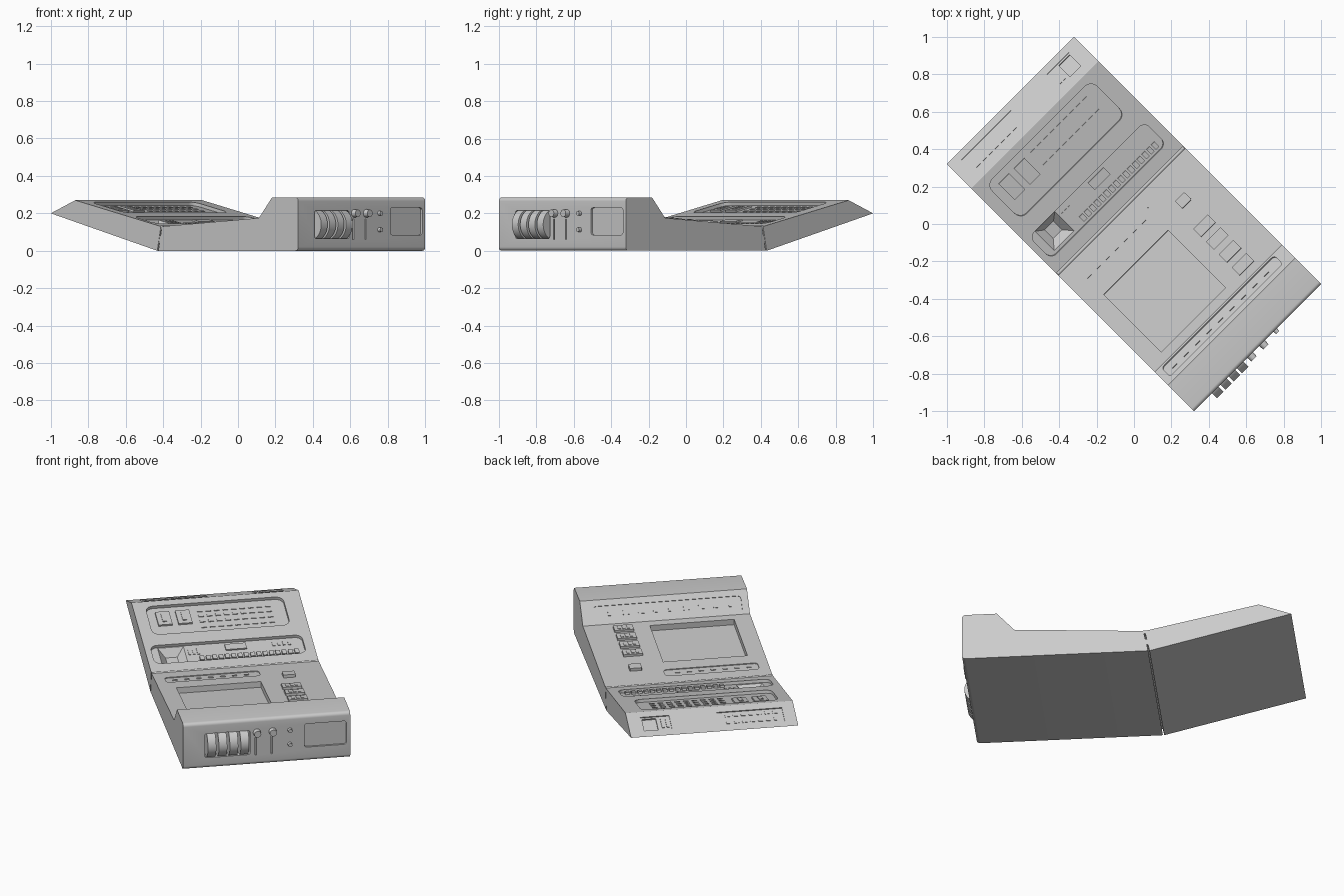
import bpy, bmesh
from math import sin, cos, pi, radians
from mathutils import Matrix, Vector

if "Cube" in bpy.data.objects:
    bpy.data.objects.remove(bpy.data.objects["Cube"])

GREY = (0.6, 0.6, 0.6, 1)
plastic = bpy.data.materials.new("grey_plastic")
plastic.use_nodes = True
plastic.diffuse_color = GREY
plastic.node_tree.nodes["Principled BSDF"].inputs["Base Color"].default_value = GREY

HALF = 0.48          # half width of the case
TURN = radians(45)   # the whole device stands diagonally


def finish(name, bm):
    bmesh.ops.recalc_face_normals(bm, faces=bm.faces)
    mesh = bpy.data.meshes.new(name)
    bm.to_mesh(mesh)
    bm.free()
    mesh.materials.append(plastic)
    obj = bpy.data.objects.new(name, mesh)
    obj.rotation_euler.z = TURN
    bpy.context.collection.objects.link(obj)
    return obj


def skin(bm, low, high):
    """Close two matching rings of points into a solid."""
    a = [bm.verts.new(p) for p in low]
    b = [bm.verts.new(p) for p in high]
    bm.faces.new(a)
    bm.faces.new(b)
    for i in range(len(a)):
        j = (i + 1) % len(a)
        bm.faces.new((a[i], a[j], b[j], b[i]))


def arc(cx, cy, r, start, steps=5):
    return [(cx + r * cos(start + pi / 2 * i / steps),
             cy + r * sin(start + pi / 2 * i / steps)) for i in range(steps + 1)]


def prism(name, profile):
    bm = bmesh.new()
    skin(bm, [(-HALF, y, z) for y, z in profile], [(HALF, y, z) for y, z in profile])
    return finish(name, bm)


class Face:
    """A flat side of the case; positions are given across it and along one axis."""
    def __init__(self, a, b, axis=1):
        self.a = Vector((0, *a))
        self.t = (Vector((0, *b)) - self.a).normalized()
        self.n = Vector((1, 0, 0)).cross(self.t)
        self.axis = axis

    def at(self, x, p):
        o = self.a + self.t * ((p - self.a[self.axis]) / self.t[self.axis])
        rot = Matrix((Vector((1, 0, 0)), self.t, self.n)).transposed().to_4x4()
        return Matrix.Translation((x, o.y, o.z)) @ rot


def block(bm, face, rect, low, high, r=0.0, taper=1.0):
    """Box with rounded corners, standing on a face between two heights."""
    x0, x1, p0, p1 = rect
    m = face.at((x0 + x1) / 2, (p0 + p1) / 2)
    w, h = (x1 - x0) / 2, abs((p1 - p0) / face.t[face.axis]) / 2
    if r:
        ring = (arc(w - r, h - r, r, 0) + arc(r - w, h - r, r, pi / 2)
                + arc(r - w, r - h, r, pi) + arc(w - r, r - h, r, 1.5 * pi))
    else:
        ring = [(w, h), (-w, h), (-w, -h), (w, -h)]
    skin(bm, [m @ Vector((x * taper, y * taper, low)) for x, y in ring],
         [m @ Vector((x, y, high)) for x, y in ring])


def row(bm, face, rect, count, low, high, fill=0.7):
    x0, x1, p0, p1 = rect
    step = (x1 - x0) / count
    for i in range(count):
        x = x0 + step * i
        block(bm, face, (x, x + step * fill, p0, p1), low, high)


def carve(obj, cuts):
    """Cut each recess: face, rectangle, depth, corner radius, taper, start height."""
    helpers = []
    for face, rect, depth, r, taper, top in cuts:
        bm = bmesh.new()
        block(bm, face, rect, -depth, top, r, taper)
        cutter = finish("cutter", bm)
        cutter.hide_render = True
        helpers.append(cutter)
        mod = obj.modifiers.new("recess", 'BOOLEAN')
        mod.operation, mod.solver, mod.object = 'DIFFERENCE', 'EXACT', cutter
    bpy.context.view_layer.update()
    graph = bpy.context.evaluated_depsgraph_get()
    mesh = bpy.data.meshes.new_from_object(obj.evaluated_get(graph))
    obj.modifiers.clear()
    obj.data = mesh
    for c in helpers:
        bpy.data.objects.remove(c)


front = Face((-0.935, 0), (-0.935, 0.285), axis=2)
brow = Face((-0.737, 0.285), (-0.638, 0.175))
deck = Face((-0.638, 0.175), (0.095, 0.13))
lid_top = Face((0.103, 0.13), (0.75, 0.27))
tail = Face((0.75, 0.27), (0.935, 0.2))

# Lower case with raised front housing
base = prism("base_case", arc(-0.915, 0.02, 0.02, pi)
             + [(0.122, 0), (0.095, 0.13), (-0.638, 0.175), (-0.737, 0.285)]
             + arc(-0.915, 0.265, 0.02, pi / 2))
carve(base, [
    (deck, (-0.38, 0.104, -0.587, -0.152), 0.035, 0, 1, 0.02),      # screen
    (deck, (-0.42, 0.12, -0.06, 0.015), 0.005, 0.02, 1, 0.02),      # indicator strip
    (brow, (-0.44, 0.41, -0.712, -0.648), 0.006, 0.02, 1, 0.02),    # sloped strip
    (front, (-0.355, -0.095, 0.065, 0.215), 0.135, 0.012, 1, 0.02),  # wheel slot
    (front, (0.216, 0.458, 0.085, 0.23), 0.012, 0.015, 1, 0.02),    # front window
    (front, (-0.068, -0.06, 0.06, 0.17), 0.008, 0, 1, 0.02),        # slider grooves
    (front, (0.024, 0.032, 0.06, 0.17), 0.008, 0, 1, 0.02),
])

# Tilted rear lid with its recessed panels
lid = prism("rear_lid", [(0.13, 0), (0.935, 0.2), (0.75, 0.27), (0.103, 0.13)])
carve(lid, [
    (lid_top, (-0.41, 0.38, 0.445, 0.705), 0.018, 0.045, 1, 0.02),
    (lid_top, (-0.445, 0.425, 0.18, 0.347), 0.018, 0.04, 1, 0.02),
    (lid_top, (-0.402, -0.252, 0.197, 0.343), 0.06, 0, 0.45, -0.017),  # pit
    (tail, (-0.41, -0.035, 0.795, 0.895), 0.006, 0, 1, 0.02),          # label
    (tail, (0.237, 0.404, 0.79, 0.895), 0.006, 0, 1, 0.02),            # socket
    (tail, (0.315, 0.395, 0.8, 0.885), 0.015, 0, 1, -0.005),
])

# Hinge rod between the halves
bm = bmesh.new()
across = Matrix.Rotation(pi / 2, 4, 'Y')
for y, z, r in ((0.1, 0.124, 0.011), (0.112, 0.06, 0.02)):
    bmesh.ops.create_cone(bm, cap_ends=True, segments=20, radius1=r, radius2=r,
                          depth=2 * HALF - 0.004,
                          matrix=Matrix.Translation((0, y, z)) @ across)
hinge = finish("hinge_rod", bm)

# Four thumb wheels on the front
bm = bmesh.new()
for i in range(4):
    x = -0.32 + i * 0.063
    bmesh.ops.create_cone(bm, cap_ends=True, segments=40, radius1=0.083, radius2=0.083,
                          depth=0.048, matrix=Matrix.Translation((x, -0.89, 0.14)) @ across)
wheels = finish("thumb_wheels", bm)

# Round knobs and small push buttons
bm = bmesh.new()
for x, z, r, out in ((-0.056, 0.2, 0.022, 0.03), (0.034, 0.2, 0.022, 0.03),
                     (0.133, 0.2, 0.013, 0.02), (0.133, 0.112, 0.013, 0.02)):
    bmesh.ops.create_cone(bm, cap_ends=True, segments=20, radius1=r, radius2=r * 0.9,
                          depth=out, matrix=front.at(x, z) @ Matrix.Translation((0, 0, out / 2 - 0.002)))
knobs = finish("front_knobs", bm)

# Keys beside the screen
bm = bmesh.new()
for i in range(4):
    u = -0.273 - i * 0.097
    block(bm, deck, (0.205, 0.315, u - 0.03, u + 0.03), -0.005, 0.014)
    row(bm, deck, (0.225, 0.305, u - 0.018, u + 0.018), 3, 0.013, 0.017, 0.6)
block(bm, deck, (0.24, 0.31, -0.125, -0.07), -0.005, 0.018, 0.006)
finish("screen_keys", bm)

# Keys in the lid panels
bm = bmesh.new()
for x in (-0.32, -0.205):
    block(bm, lid_top, (x - 0.04, x + 0.04, 0.54, 0.66), -0.02, -0.008)
    block(bm, lid_top, (x - 0.012, x + 0.012, 0.565, 0.635), -0.009, -0.003)
row(bm, lid_top, (-0.18, 0.4, 0.196, 0.232), 16, -0.02, -0.006)
block(bm, lid_top, (-0.02, 0.1, 0.275, 0.325), -0.02, -0.01)
finish("panel_keys", bm)

# Thin marker bars on the panels
bm = bmesh.new()
for u in (0.505, 0.555, 0.605, 0.65):
    row(bm, lid_top, (-0.12, 0.32, u - 0.008, u + 0.008), 9, -0.02, -0.014, 0.6)
row(bm, lid_top, (0.25, 0.37, 0.285, 0.315), 4, -0.02, -0.014, 0.5)
row(bm, lid_top, (-0.235, -0.16, 0.26, 0.31), 3, -0.02, -0.014, 0.5)
for u in (0.82, 0.87):
    row(bm, tail, (-0.38, -0.06, u - 0.01, u + 0.01), 7, -0.008, -0.003, 0.6)
row(bm, tail, (0.25, 0.305, 0.81, 0.875), 2, -0.008, 0.0, 0.5)
row(bm, brow, (-0.4, 0.38, -0.688, -0.672), 9, -0.008, -0.002, 0.4)
row(bm, deck, (-0.38, 0.1, -0.03, -0.018), 7, -0.007, -0.001, 0.4)
finish("marker_bars", bm)

# Smooth the rounded parts while keeping edges crisp
for obj in (base, lid, hinge, wheels, knobs):
    bpy.ops.object.select_all(action='DESELECT')
    obj.select_set(True)
    bpy.context.view_layer.objects.active = obj
    bpy.ops.object.shade_smooth_by_angle(angle=radians(30))
